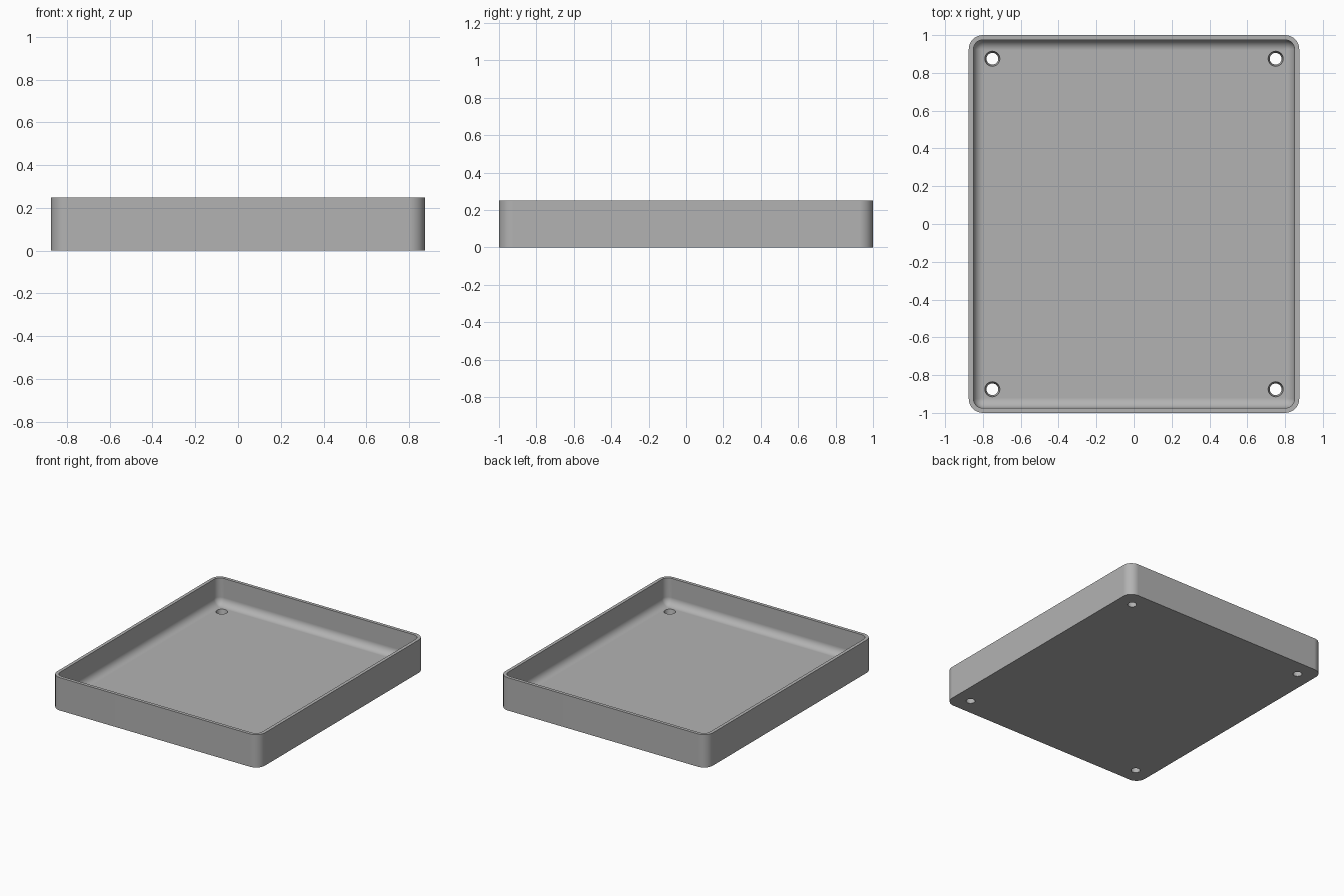
import bpy, bmesh, math

cube = bpy.data.objects.get("Cube")
if cube:
    bpy.data.objects.remove(cube)

WIDTH, LENGTH, HEIGHT = 1.75, 2.0, 0.25
CORNER, WALL, FLOOR, FILLET = 0.075, 0.025, 0.05, 0.055
STEPS = 8

grey = bpy.data.materials.new("plain grey")
grey.use_nodes = True
colour = (0.45, 0.45, 0.45, 1)
grey.diffuse_color = colour
grey.node_tree.nodes["Principled BSDF"].inputs["Base Color"].default_value = colour


def rounded_ring(bm, inset, z):
    """Rounded rectangle, inset from the outer outline."""
    radius = max(CORNER - inset, 0.012)
    cx, cy = WIDTH / 2 - inset - radius, LENGTH / 2 - inset - radius
    ring = []
    for q, (sx, sy) in enumerate([(1, 1), (-1, 1), (-1, -1), (1, -1)]):
        for i in range(STEPS + 1):
            a = math.pi / 2 * (q + i / STEPS)
            ring.append(bm.verts.new((sx * cx + radius * math.cos(a),
                                      sy * cy + radius * math.sin(a), z)))
    return ring


# Tray shell: outer wall, rim, inner wall, floor fillet
profile = [(0, 0), (0, HEIGHT), (WALL, HEIGHT)]
for i in range(STEPS + 1):
    a = math.pi / 2 * i / STEPS
    profile.append((WALL + FILLET * (1 - math.cos(a)),
                    FLOOR + FILLET * (1 - math.sin(a))))
bm = bmesh.new()
rings = [rounded_ring(bm, inset, z) for inset, z in profile]
for low, high in zip(rings, rings[1:]):
    for i in range(len(low)):
        j = (i + 1) % len(low)
        bm.faces.new((low[i], low[j], high[j], high[i]))
bm.faces.new(list(reversed(rings[0])))
bm.faces.new(rings[-1])
bmesh.ops.recalc_face_normals(bm, faces=bm.faces)
mesh = bpy.data.meshes.new("tray")
bm.to_mesh(mesh)
bm.free()
mesh.materials.append(grey)
tray = bpy.data.objects.new("tray", mesh)
bpy.context.collection.objects.link(tray)

# Tapered screw holes through the floor, one at each corner
TOP_R, BOTTOM_R, OVER = 0.04, 0.031, 0.02
slope = (TOP_R - BOTTOM_R) / FLOOR
cutters = []
for sx in (-1, 1):
    for sy in (-1, 1):
        bpy.ops.mesh.primitive_cone_add(
            vertices=32, radius1=BOTTOM_R - slope * OVER, radius2=TOP_R + slope * OVER,
            depth=FLOOR + 2 * OVER, location=(sx * 0.75, sy * 0.875, FLOOR / 2))
        cutter = bpy.context.object
        cutter.name = "hole_cutter"
        cutter.hide_render = True
        cutter.data.materials.append(grey)
        cutters.append(cutter)
        cut = tray.modifiers.new("screw hole", 'BOOLEAN')
        cut.operation, cut.solver, cut.object = 'DIFFERENCE', 'EXACT', cutter

bpy.ops.object.select_all(action='DESELECT')
tray.select_set(True)
bpy.context.view_layer.objects.active = tray
for name in [m.name for m in tray.modifiers]:
    bpy.ops.object.modifier_apply(modifier=name)
for cutter in cutters:
    bpy.data.objects.remove(cutter)

# Smooth curves, crisp rim, flat floor
bpy.ops.object.shade_smooth_by_angle(angle=math.radians(30))
weighted = tray.modifiers.new("flat floor shading", 'WEIGHTED_NORMAL')
weighted.keep_sharp = True
